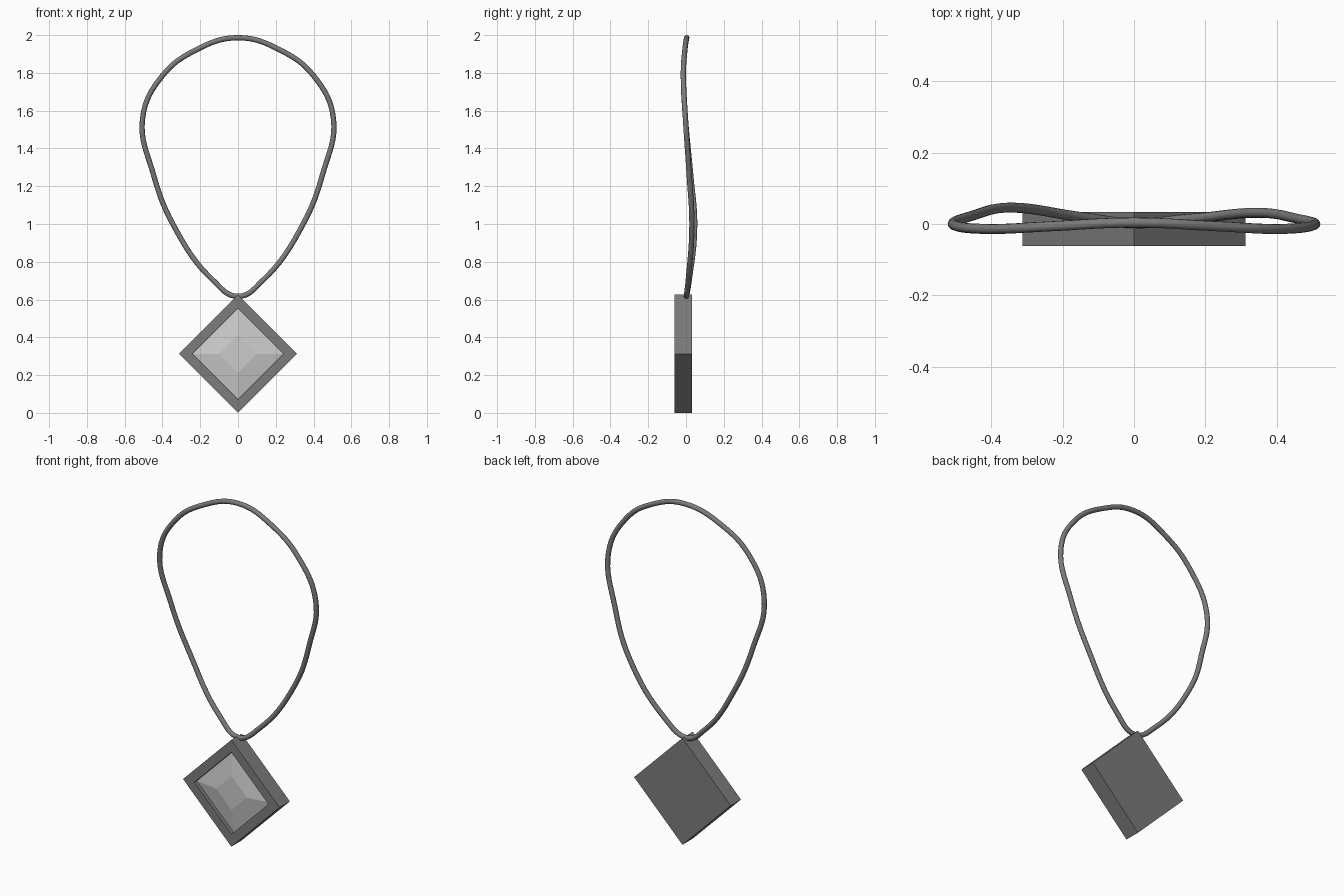
import bpy, bmesh
from mathutils import Vector

if "Cube" in bpy.data.objects:
    bpy.data.objects.remove(bpy.data.objects["Cube"])

CZ = 0.313  # pendant centre height


def material(name, grey):
    m = bpy.data.materials.new(name)
    m.diffuse_color = (grey, grey, grey, 1)
    m.use_nodes = True
    m.node_tree.nodes["Principled BSDF"].inputs["Base Color"].default_value = m.diffuse_color
    return m


def diamond_solid(name, rings, mat):
    """Stack of diamond rings (half diagonal, y), bridged and capped."""
    bm = bmesh.new()
    loops = []
    for r, y in rings:
        loops.append([bm.verts.new((dx * r, y, CZ + dz * r))
                      for dx, dz in ((1, 0), (0, 1), (-1, 0), (0, -1))])
    for a, b in zip(loops, loops[1:]):
        for i in range(4):
            j = (i + 1) % 4
            bm.faces.new((a[i], a[j], b[j], b[i]))
    bm.faces.new(loops[0])
    bm.faces.new(loops[-1])
    bmesh.ops.recalc_face_normals(bm, faces=bm.faces)
    me = bpy.data.meshes.new(name)
    bm.to_mesh(me)
    bm.free()
    ob = bpy.data.objects.new(name, me)
    bpy.context.collection.objects.link(ob)
    me.materials.append(mat)
    return ob


dark = material("dark_grey", 0.2)
light = material("light_grey", 0.6)

# Square pendant setting with a recessed front
diamond_solid("pendant_frame",
              [(CZ, 0.033), (CZ, -0.062), (0.24, -0.062), (0.24, -0.038)], dark)

# Faceted gem sitting in the recess
diamond_solid("gem", [(0.239, -0.036), (0.239, -0.04), (0.10, -0.06)], light)

# Cord: half outline (x, y, z) from bottom to top, mirrored with a softer bend
half = [(0.13, 0.017, 0.70), (0.345, 0.046, 1.0), (0.45, 0.024, 1.27),
        (0.505, -0.003, 1.56), (0.40, -0.014, 1.785), (0.225, -0.006, 1.92)]
right = [Vector((x, y * 0.68 if y > 0 else y, z)) for x, y, z in half]
left = [Vector((-x, y, z)) for x, y, z in reversed(half)]
path = ([Vector((0, 0.002, 0.617))] + right
        + [Vector((0, 0.004, 1.986))] + left)

cu = bpy.data.curves.new("cord", 'CURVE')
cu.dimensions = '3D'
cu.bevel_depth = 0.014
cu.bevel_resolution = 4
cu.resolution_u = 8
sp = cu.splines.new('BEZIER')
sp.bezier_points.add(len(path) - 1)
for bp, co in zip(sp.bezier_points, path):
    bp.co = co
    bp.handle_left_type = bp.handle_right_type = 'AUTO'
sp.use_cyclic_u = True
cu.materials.append(dark)
cord = bpy.data.objects.new("cord", cu)
bpy.context.collection.objects.link(cord)
bpy.context.view_layer.objects.active = cord
cord.select_set(True)
bpy.ops.object.convert(target='MESH')
bpy.ops.object.shade_smooth()
